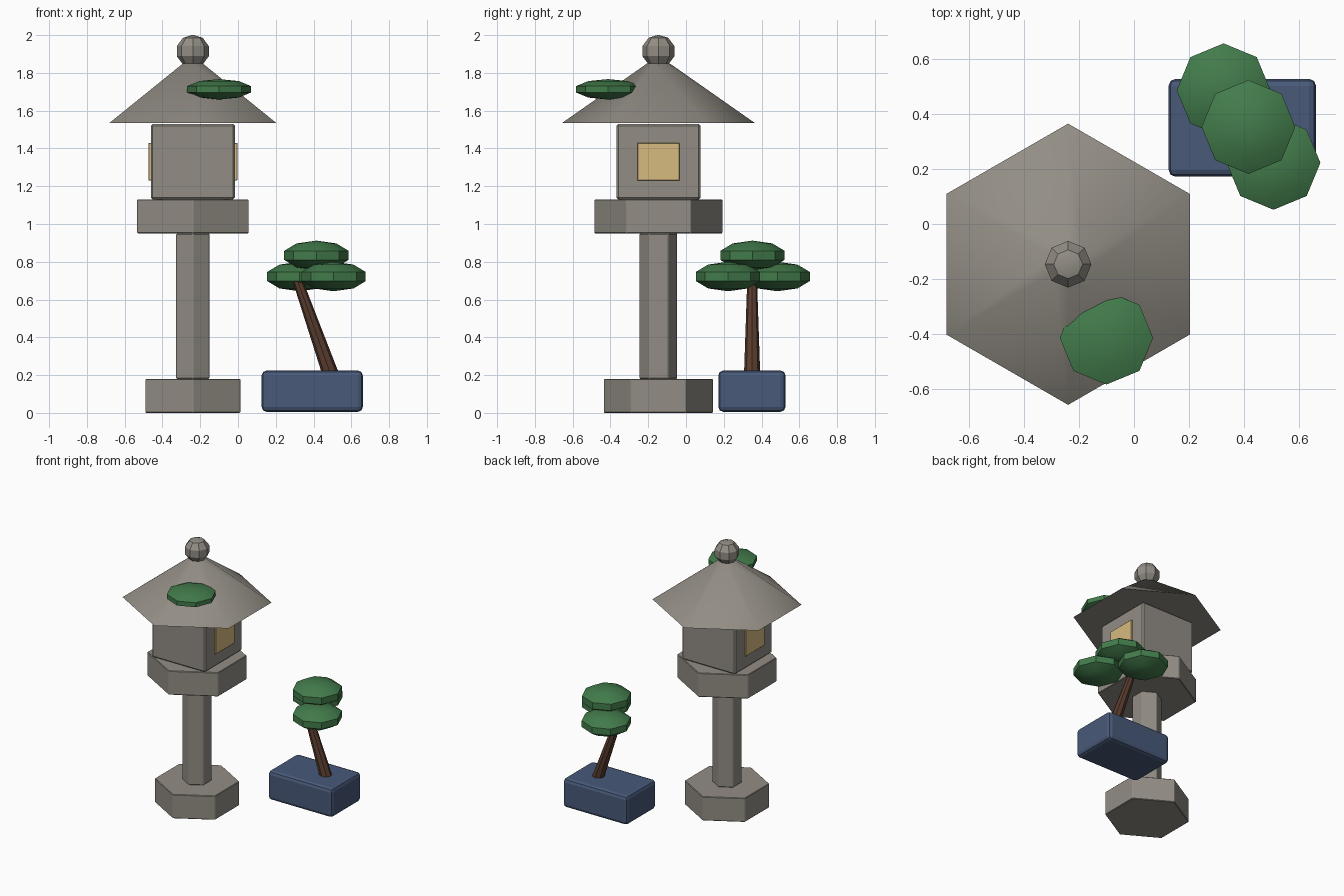
import bpy
from math import radians
from mathutils import Vector

cube = bpy.data.objects.get("Cube")
if cube:
    bpy.data.objects.remove(cube, do_unlink=True)


def material(name, rgb):
    m = bpy.data.materials.new(name)
    m.use_nodes = True
    m.diffuse_color = (*rgb, 1)
    m.node_tree.nodes["Principled BSDF"].inputs["Base Color"].default_value = (*rgb, 1)
    return m


stone = material("grey stone", (0.29, 0.27, 0.235))
glow = material("warm window", (0.68, 0.5, 0.21))
leaf = material("pine green", (0.055, 0.2, 0.07))
bark = material("brown bark", (0.1, 0.045, 0.027))
glaze = material("blue glaze", (0.065, 0.1, 0.19))

AXIS_X, AXIS_Y = -0.239, -0.146   # lantern axis


def finish(name, mat, bevel=0, segments=1, smooth=None):
    ob = bpy.context.object
    ob.name = name
    ob.data.materials.append(mat)
    if bevel:
        mod = ob.modifiers.new("Bevel", 'BEVEL')
        mod.width, mod.segments = bevel, segments
    if smooth:
        bpy.ops.object.shade_smooth_by_angle(angle=radians(smooth))
    return ob


def hex_part(name, r1, r2, z1, z2, bevel=0, smooth=None):
    bpy.ops.mesh.primitive_cone_add(vertices=6, radius1=r1, radius2=r2, depth=z2 - z1,
                                    location=(AXIS_X, AXIS_Y, (z1 + z2) / 2))
    return finish(name, stone, bevel, smooth=smooth)


def box(name, mat, centre, size, bevel, segments=1):
    bpy.ops.mesh.primitive_cube_add(size=1, location=centre)
    ob = bpy.context.object
    for v in ob.data.vertices:
        v.co *= Vector(size)
    return finish(name, mat, bevel, segments)


def pad(name, mat, centre, radius, half_height):
    bpy.ops.mesh.primitive_uv_sphere_add(segments=8, ring_count=5, radius=1, location=centre)
    ob = bpy.context.object
    for v in ob.data.vertices:
        v.co *= Vector((radius, radius, half_height))
    return finish(name, mat, smooth=30)


# Stone lantern
hex_part("lantern_base", 0.29, 0.29, 0, 0.18, 0.004)
hex_part("lantern_column", 0.102, 0.102, 0.18, 0.95, 0.005)
hex_part("lantern_platform", 0.34, 0.34, 0.95, 1.13, 0.004)
box("light_chamber", stone, (AXIS_X, AXIS_Y, 1.33), (0.445, 0.445, 0.4), 0.01)
hex_part("lantern_roof", 0.51, 0.06, 1.535, 1.85, smooth=40)
pad("finial", stone, (AXIS_X, AXIS_Y, 1.915), 0.089, 0.087)

# Lit windows on both sides
for side, name in ((1, "left_window"), (-1, "right_window")):
    box(name, glow, (AXIS_X + side * 0.227, AXIS_Y, 1.33), (0.018, 0.224, 0.2), 0.003)

# Moss growing on the roof
pad("roof_moss", leaf, (-0.1, -0.413, 1.713), 0.178, 0.054)

# Potted tree
box("tree_pot", glaze, (0.393, 0.349, 0.115), (0.535, 0.355, 0.218), 0.025, 2)
foot, head = Vector((0.492, 0.35, 0.2)), Vector((0.305, 0.35, 0.73))
bpy.ops.mesh.primitive_cone_add(vertices=8, radius1=0.043, radius2=0.025,
                                depth=(head - foot).length, location=(foot + head) / 2)
bpy.context.object.rotation_euler = (head - foot).to_track_quat('Z', 'Y').to_euler()
finish("trunk", bark)
for name, centre in (("back_foliage", (0.325, 0.485, 0.722)),
                     ("front_foliage", (0.506, 0.222, 0.722)),
                     ("top_foliage", (0.415, 0.352, 0.834))):
    pad(name, leaf, centre, 0.179, 0.078)
